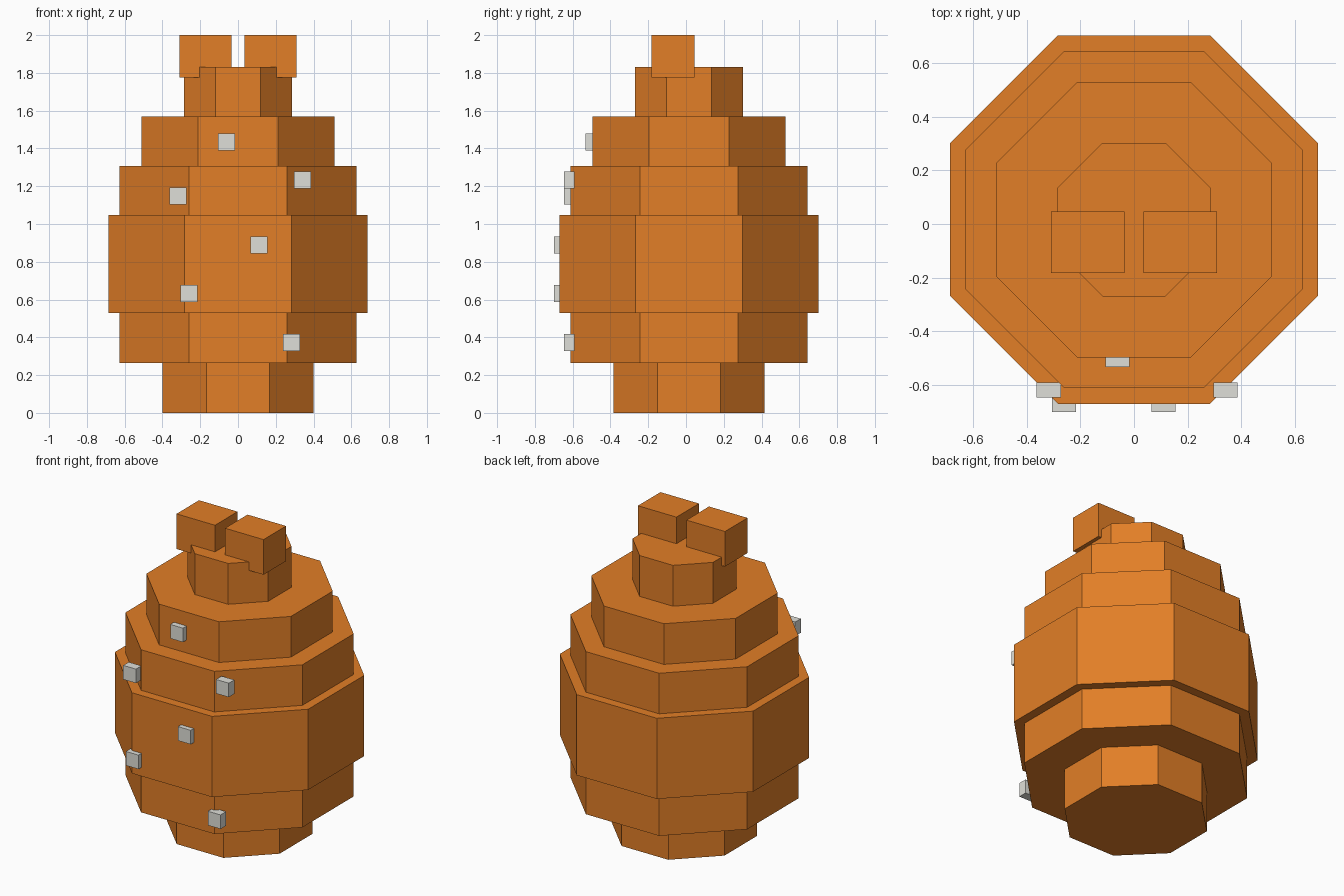
import bpy
import math

default = bpy.data.objects.get("Cube")
if default:
    bpy.data.objects.remove(default, do_unlink=True)


def make_material(name, rgb):
    mat = bpy.data.materials.new(name)
    mat.use_nodes = True
    color = (*rgb, 1.0)
    mat.diffuse_color = color
    mat.node_tree.nodes["Principled BSDF"].inputs["Base Color"].default_value = color
    return mat


ORANGE = make_material("orange", (0.76, 0.21, 0.02))
GREY = make_material("light grey", (0.74, 0.74, 0.69))
BODY_Y = 0.016


def finish(name, mat):
    obj = bpy.context.object
    obj.name = name
    bpy.ops.object.transform_apply(location=False, rotation=True, scale=True)
    obj.data.materials.append(mat)
    return obj


def tier(name, apothem, bottom, top):
    """Octagonal drum with flat sides facing the axes."""
    bpy.ops.mesh.primitive_cylinder_add(
        vertices=8, radius=apothem / math.cos(math.pi / 8), depth=top - bottom,
        location=(0, BODY_Y, (bottom + top) / 2), rotation=(0, 0, math.pi / 8))
    return finish(name, ORANGE)


def box(name, center, size, mat):
    bpy.ops.mesh.primitive_cube_add(size=1, location=center)
    bpy.context.object.scale = size
    return finish(name, mat)


# Stacked body, from the base up
tier("base", 0.40, 0.0, 0.265)
tier("lower_body", 0.627, 0.265, 0.53)
tier("middle_body", 0.685, 0.53, 1.047)
tier("upper_body", 0.627, 1.047, 1.307)
tier("shoulder", 0.512, 1.307, 1.568)
tier("neck", 0.285, 1.568, 1.83)

# Pair of blocks on top
for side, sign in (("left", 1), ("right", -1)):
    box(f"{side}_top_block", (sign * 0.172, -0.068, 1.888), (0.273, 0.228, 0.225), ORANGE)

# Small square studs scattered over the front: x, front y, z
studs = [(-0.062, -0.533, 1.435), (-0.317, -0.645, 1.147), (0.341, -0.645, 1.233),
         (0.11, -0.70, 0.89), (-0.26, -0.70, 0.632), (0.283, -0.645, 0.373)]
for i, (x, y, z) in enumerate(studs, 1):
    box(f"stud_{i}", (x, y + 0.028, z), (0.09, 0.056, 0.09), GREY)
